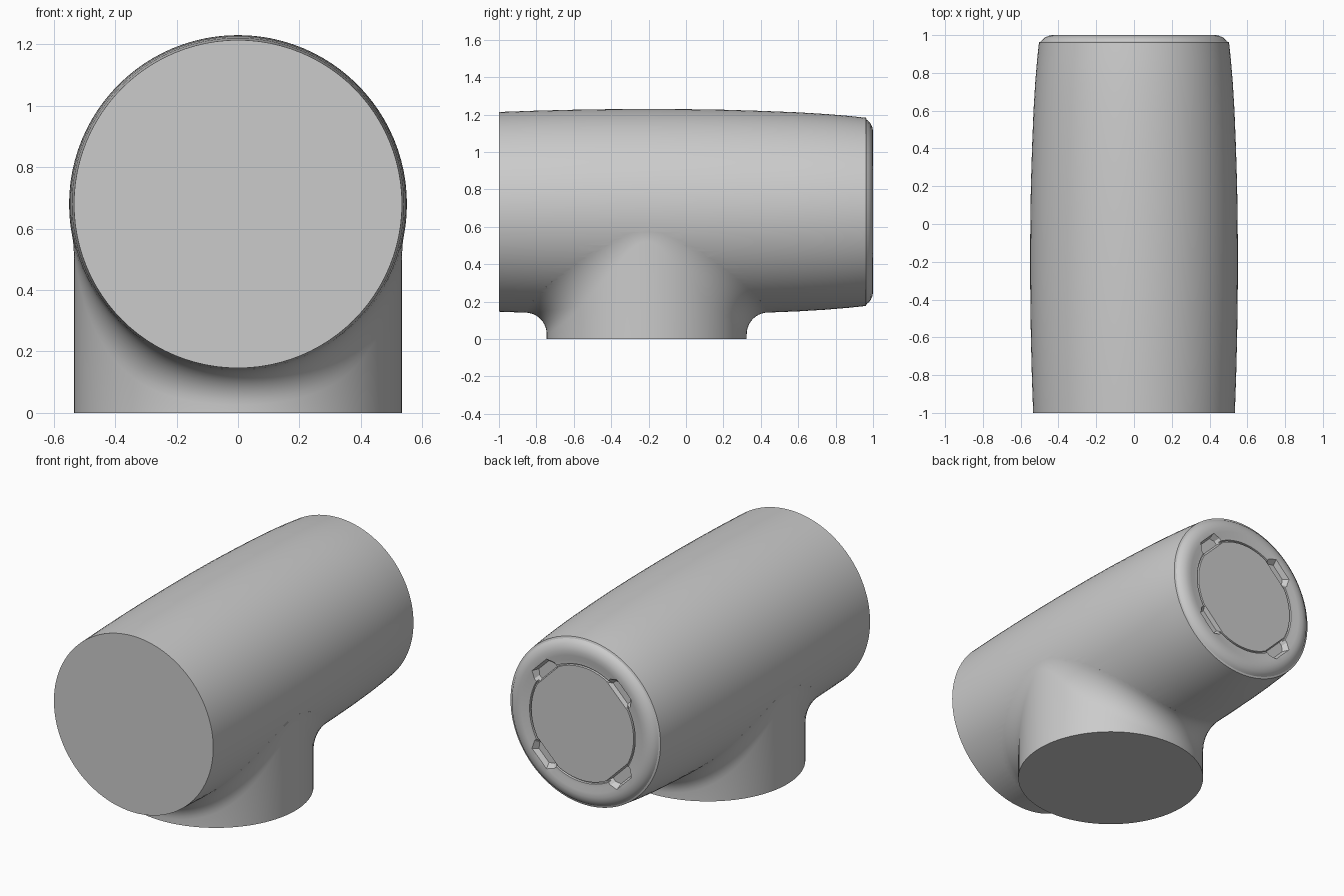
import bpy, bmesh
from math import sin, cos, pi, sqrt
from mathutils import Vector

if "Cube" in bpy.data.objects:
    bpy.data.objects.remove(bpy.data.objects["Cube"])

AXIS_Z, FOOT_Y, FOOT_R, SEG = 0.68, -0.21, 0.535, 96

# barrel profile as (y, radius), with the rounded end and its seam groove
SIDE = [(-1, .534), (-.8, .541), (-.6, .546), (-.4, .549), (-.2, .55), (0, .549),
        (.2, .546), (.4, .540), (.6, .532), (.75, .523), (.87, .513), (.962, .503)]
END = [(.966, .492), (.978, .483), (.988, .470), (.996, .452), (1, .432), (.999, .405),
       (.993, .375), (.992, .354), (.980, .352), (.980, .345), (.992, .343)]


def barrel_radius(y):
    for (y0, r0), (y1, r1) in zip(SIDE, SIDE[1:]):
        if y <= y1:
            return r0 + (r1 - r0) * (y - y0) / (y1 - y0)
    return SIDE[-1][1]


def loft(name, rings):
    """Closed solid through a list of equal-length point rings."""
    bm = bmesh.new()
    rows = [[bm.verts.new(p) for p in ring] for ring in rings]
    n = len(rows[0])
    for a, b in zip(rows, rows[1:]):
        for i in range(n):
            j = (i + 1) % n
            bm.faces.new((a[i], a[j], b[j], b[i]))
    for row in (rows[0], rows[-1]):
        bm.faces.new(row)
    bmesh.ops.recalc_face_normals(bm, faces=bm.faces)
    me = bpy.data.meshes.new(name)
    bm.to_mesh(me)
    bm.free()
    ob = bpy.data.objects.new(name, me)
    bpy.context.collection.objects.link(ob)
    return ob


def boolean(target, other, op):
    bpy.context.view_layer.objects.active = target
    mod = target.modifiers.new(op, 'BOOLEAN')
    mod.object, mod.operation, mod.solver = other, op, 'EXACT'
    bpy.ops.object.modifier_apply(modifier=mod.name)
    bpy.data.objects.remove(other)


ANGLES = [2 * pi * i / SEG for i in range(SEG)]

# horizontal barrel
body = loft("tee_body", [[(r * cos(a), y, AXIS_Z + r * sin(a)) for a in ANGLES]
                         for y, r in SIDE + END])

# foot with a rolling-ball fillet that flows into the barrel
STEPS = 10
rings = [[] for _ in range(STEPS + 3)]
for k in range(SEG):
    a = 2 * pi * (k + .5) / SEG
    ball = .115 + .18 * cos(a) ** 2
    out = Vector((cos(a), sin(a), 0))
    c = Vector((0, FOOT_Y, 0)) + out * (FOOT_R + ball)
    R = barrel_radius(c.y)
    c.z = AXIS_Z - sqrt((R + ball) ** 2 - c.x ** 2)
    to_axis = Vector((-c.x, 0, AXIS_Z - c.z)).normalized()
    base = Vector((0, FOOT_Y, 0)) + out * FOOT_R
    rings[0].append(base)
    for s in range(STEPS + 1):
        rings[s + 1].append(c + (-out).slerp(to_axis, s / STEPS) * ball)
    rings[-1].append(c + to_axis * (ball + .05))
# closing ring deep inside the barrel
rings.append([Vector((0, FOOT_Y, AXIS_Z)) + (p - Vector((0, FOOT_Y, AXIS_Z))) * .1
              for p in rings[-1]])
foot = loft("foot", rings)
boolean(body, foot, 'UNION')

# four grip notches around the end seam
OUTLINE = [(-.1, .325), (.1, .325), (.1, .36), (.068, .402), (-.068, .402), (-.1, .36)]
for q in range(4):
    a = pi / 4 + q * pi / 2
    radial, tang = Vector((cos(a), 0, sin(a))), Vector((-sin(a), 0, cos(a)))
    mid = Vector((0, 0, AXIS_Z))
    ring_at = lambda y, f: [mid + Vector((0, y, 0)) + tang * t * f +
                            radial * (.36 + (r - .36) * f) for t, r in OUTLINE]
    boolean(body, loft("notch_cutter", [ring_at(.966, .7), ring_at(1.01, 1.1)]), 'DIFFERENCE')

bpy.ops.object.select_all(action='DESELECT')
body.select_set(True)
bpy.context.view_layer.objects.active = body
bpy.ops.object.shade_smooth_by_angle(angle=.5)
